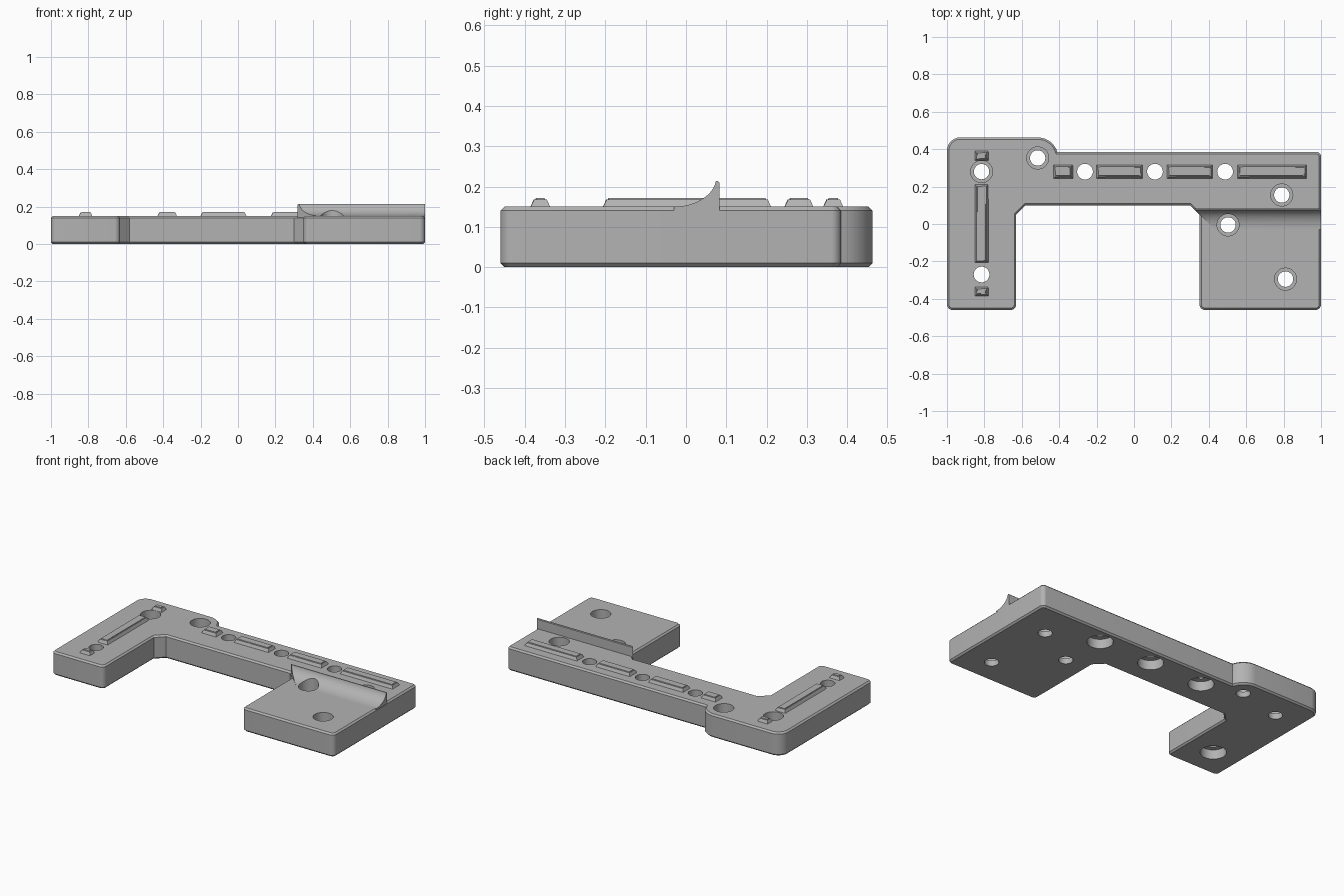
import bpy, bmesh, math
from mathutils import Vector

if "Cube" in bpy.data.objects:
    bpy.data.objects.remove(bpy.data.objects["Cube"], do_unlink=True)

GREY = (0.45, 0.45, 0.45, 1)
grey = bpy.data.materials.new("plain grey")
grey.use_nodes = True
grey.diffuse_color = GREY
grey.node_tree.nodes["Principled BSDF"].inputs["Base Color"].default_value = GREY

TOP = 0.15


def make_object(name, bm):
    bmesh.ops.recalc_face_normals(bm, faces=bm.faces[:])
    mesh = bpy.data.meshes.new(name)
    bm.to_mesh(mesh)
    bm.free()
    mesh.materials.append(grey)
    obj = bpy.data.objects.new(name, mesh)
    bpy.context.collection.objects.link(obj)
    return obj


def prism(points, offset):
    """Closed polygon extruded along an offset."""
    bm = bmesh.new()
    face = bm.faces.new([bm.verts.new(p) for p in points])
    new = bmesh.ops.extrude_face_region(bm, geom=[face])["geom"]
    verts = [v for v in new if isinstance(v, bmesh.types.BMVert)]
    bmesh.ops.translate(bm, verts=verts, vec=offset)
    return bm


def rounded(corners, steps=6):
    """Outline with each corner (x, y, radius) filleted."""
    out = []
    for i, (x, y, r) in enumerate(corners):
        p = Vector((x, y))
        if r == 0:
            out.append((x, y, 0))
            continue
        a = (Vector(corners[i - 1][:2]) - p).normalized()
        b = (Vector(corners[(i + 1) % len(corners)][:2]) - p).normalized()
        half = a.angle(b) / 2
        centre = p + (a + b).normalized() * r / math.sin(half)
        start = p + a * r / math.tan(half) - centre
        end = p + b * r / math.tan(half) - centre
        for k in range(steps + 1):
            q = centre + start.lerp(end, k / steps).normalized() * r
            out.append((q.x, q.y, 0))
    return out


# Bracket body with a rounded lobe at the back and chamfered rims
lobe = [(-0.515 + 0.11 * math.cos(a), 0.353 + 0.11 * math.sin(a), 0)
        for a in [math.radians(17 + 73 * k / 10) for k in range(11)]]
corners = [(-1, -0.46, 0.03), (-0.63, -0.46, 0.03), (-0.63, 0.05, 0),
           (-0.58, 0.1, 0), (0.3, 0.1, 0), (0.35, 0.05, 0),
           (0.35, -0.46, 0.03), (1, -0.46, 0.03), (1, 0.385, 0.025)]
corners += lobe + [(-1, 0.463, 0.07)]
bm = prism(rounded(corners), (0, 0, TOP))
rims = [e for e in bm.edges if abs(e.verts[0].co.z - e.verts[1].co.z) < 0.001]
bmesh.ops.bevel(bm, geom=rims, offset=0.01, segments=1, affect='EDGES')
body = make_object("bracket_body", bm)

# Upright lip with a concave front, mitred at its inner end
R = 0.105
profile = [(0.083, 0.13), (0.083, 0.21), (0.079, 0.214), (0.074, 0.214)]
for k in range(13):
    a = math.radians(50 * k / 12 + 0)
    t = k / 12
    ang = math.radians(80 * (1 - t))
    profile.append((-0.03 + R * math.sin(ang), TOP + 0.073 * (1 - math.cos(ang))))
profile.append((-0.03, 0.13))
bm = prism([(0.25, y, z) for y, z in profile], (0.749, 0, 0))
cut = bmesh.ops.bisect_plane(bm, geom=bm.verts[:] + bm.edges[:] + bm.faces[:],
                             plane_co=(0.401, 0, 0), plane_no=(-1, -1, 0),
                             clear_outer=True)
bmesh.ops.holes_fill(bm, edges=[e for e in bm.edges if e.is_boundary])
lip = make_object("curved_lip", bm)


# Stepped holes: screw holes open wide above, peg holes open wide below
def add_lathe(bm, x, y, steps, sides=40):
    rings = [[bm.verts.new((x + r * math.cos(math.tau * k / sides),
                            y + r * math.sin(math.tau * k / sides), z))
              for k in range(sides)] for r, z in steps]
    bm.faces.new(rings[0])
    bm.faces.new(rings[-1])
    for low, high in zip(rings, rings[1:]):
        for k in range(sides):
            j = (k + 1) % sides
            bm.faces.new((low[k], low[j], high[j], high[k]))


SCREW = [(0.041, -0.1), (0.041, 0.035), (0.059, 0.035), (0.059, 0.4)]
PEG = [(0.075, -0.1), (0.075, 0.06), (0.042, 0.06), (0.042, 0.4)]
bm = bmesh.new()
for x, y in [(-0.815, 0.28), (-0.515, 0.353), (0.79, 0.155),
             (0.503, -0.005), (0.81, -0.295)]:
    add_lathe(bm, x, y, SCREW)
for x, y in [(-0.815, -0.27), (-0.262, 0.28), (0.112, 0.28), (0.487, 0.28)]:
    add_lathe(bm, x, y, PEG)
cutter = make_object("hole_cutter", bm)
cutter.hide_render = True

for obj in (body, lip):
    mod = obj.modifiers.new("holes", 'BOOLEAN')
    mod.operation = 'DIFFERENCE'
    mod.solver = 'EXACT'
    mod.object = cutter
    bpy.ops.object.select_all(action='DESELECT')
    obj.select_set(True)
    bpy.context.view_layer.objects.active = obj
    bpy.ops.object.modifier_apply(modifier=mod.name)
    bpy.ops.object.shade_smooth_by_angle(angle=math.radians(28))
bpy.data.objects.remove(cutter, do_unlink=True)


# Raised key strips with sloping sides
def strip(name, x0, x1, y0, y1):
    bm = bmesh.new()
    bmesh.ops.create_cube(bm, size=1)
    for v in bm.verts:
        inset = 0.012 if v.co.z > 0 else 0
        v.co = ((x1 - inset) if v.co.x > 0 else (x0 + inset),
                (y1 - inset) if v.co.y > 0 else (y0 + inset),
                0.172 if v.co.z > 0 else TOP - 0.005)
    top = [e for e in bm.edges if all(v.co.z > TOP for v in e.verts)]
    bmesh.ops.bevel(bm, geom=top, offset=0.004, segments=2, affect='EDGES')
    make_object(name, bm)


for i, (a, b) in enumerate([(-0.432, -0.325), (-0.202, 0.047),
                            (0.175, 0.422), (0.55, 0.925)]):
    strip(f"back_strip_{i + 1}", a, b, 0.242, 0.318)
for i, (a, b) in enumerate([(-0.388, -0.335), (-0.208, 0.213), (0.338, 0.392)]):
    strip(f"right_strip_{i + 1}", -0.853, -0.777, a, b)
